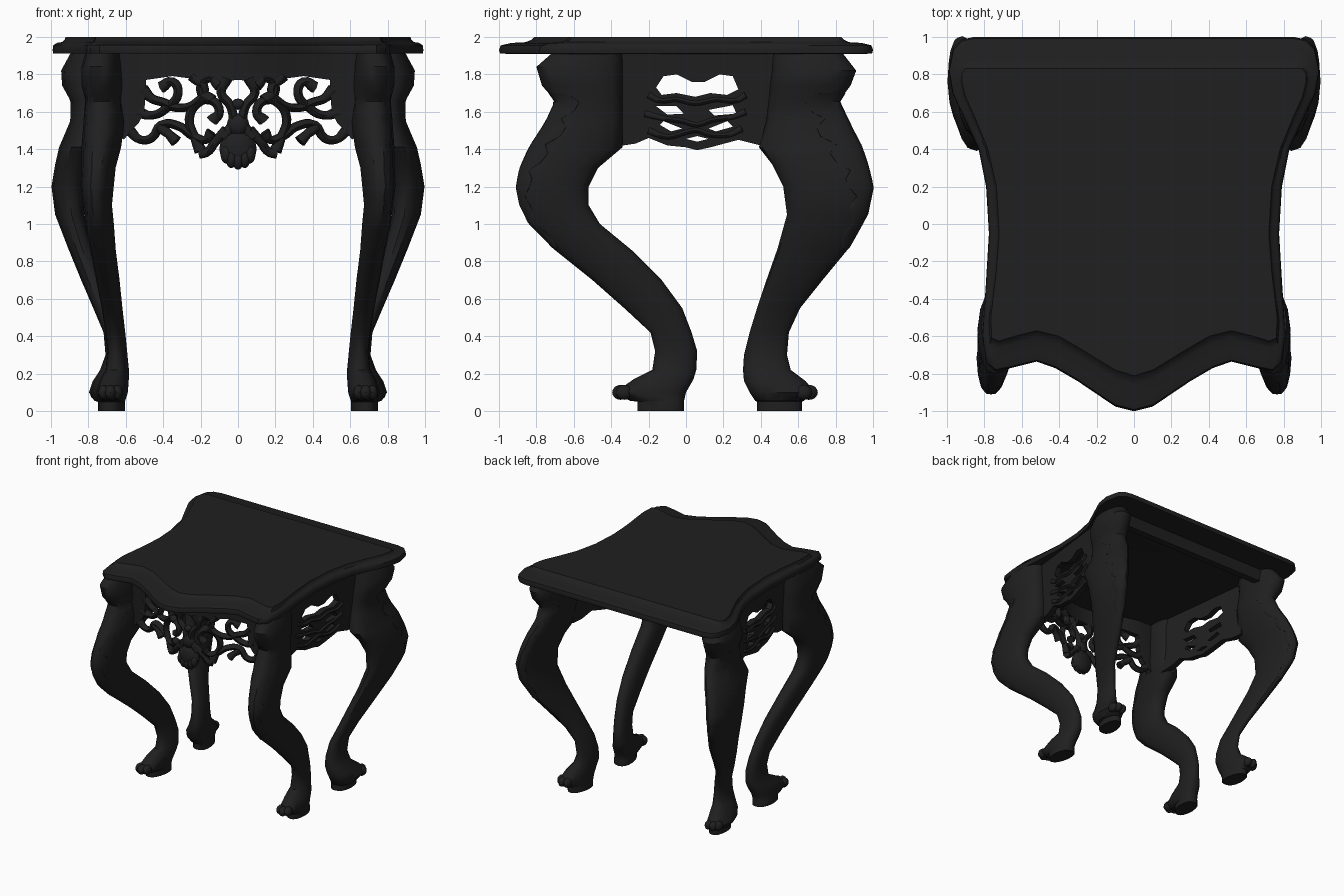
import bpy, bmesh, math
from mathutils import Vector, Matrix

if "Cube" in bpy.data.objects:
    bpy.data.objects.remove(bpy.data.objects["Cube"])

MAT = bpy.data.materials.new("black_lacquer")
MAT.diffuse_color = (0.014, 0.014, 0.014, 1)
MAT.use_nodes = True
MAT.node_tree.nodes["Principled BSDF"].inputs["Base Color"].default_value = MAT.diffuse_color


def finish(name, bm, angle=40):
    bmesh.ops.recalc_face_normals(bm, faces=bm.faces)
    me = bpy.data.meshes.new(name)
    bm.to_mesh(me)
    bm.free()
    me.materials.append(MAT)
    ob = bpy.data.objects.new(name, me)
    bpy.context.collection.objects.link(ob)
    bpy.ops.object.select_all(action='DESELECT')
    ob.select_set(True)
    bpy.context.view_layer.objects.active = ob
    bpy.ops.object.shade_smooth_by_angle(angle=math.radians(angle))
    return ob


def loft(bm, rings, closed=True, caps=True):
    rows = [[bm.verts.new(p) for p in r] for r in rings]
    n = len(rows[0])
    for a, b in zip(rows, rows[1:]):
        for i in range(n if closed else n - 1):
            j = (i + 1) % n
            bm.faces.new((a[i], a[j], b[j], b[i]))
    if caps:
        bm.faces.new(rows[0])
        bm.faces.new(rows[-1])


def curve_mesh(cu):
    """Evaluate a curve into a bmesh."""
    ob = bpy.data.objects.new("tmp", cu)
    bpy.context.collection.objects.link(ob)
    dg = bpy.context.evaluated_depsgraph_get()
    me = bpy.data.meshes.new_from_object(ob.evaluated_get(dg))
    bpy.data.objects.remove(ob)
    bm = bmesh.new()
    bm.from_mesh(me)
    return bm


def plate(name, polys, thick, place):
    """Flat pierced plate: first polygon is the outline, the others holes."""
    cu = bpy.data.curves.new("tmp", 'CURVE')
    cu.dimensions, cu.fill_mode, cu.extrude = '2D', 'BOTH', thick / 2
    for pts in polys:
        s = cu.splines.new('POLY')
        s.points.add(len(pts) - 1)
        for p, q in zip(s.points, pts):
            p.co = (q[0], q[1], 0, 1)
        s.use_cyclic_u = True
    bm = curve_mesh(cu)
    bmesh.ops.remove_doubles(bm, verts=bm.verts, dist=1e-5)
    for v in bm.verts:
        v.co = place(v.co.x, v.co.y, v.co.z)
    finish(name, bm)


def tubes(name, paths, r):
    """Carved scrolls: round tubes with thick, curled ends."""
    cu = bpy.data.curves.new("tmp", 'CURVE')
    cu.dimensions, cu.bevel_depth, cu.bevel_resolution = '3D', r, 1
    cu.resolution_u, cu.use_fill_caps = 4, True
    for pts in paths:
        s = cu.splines.new('BEZIER')
        s.bezier_points.add(len(pts) - 1)
        for i, (p, q) in enumerate(zip(s.bezier_points, pts)):
            p.co = q
            p.handle_left_type = p.handle_right_type = 'AUTO'
            p.radius = 1.15 if i in (0, len(pts) - 1) else 0.85
    finish(name, curve_mesh(cu), 60)


def blobs(name, items):
    bm = bmesh.new()
    for c, s in items:
        bmesh.ops.create_uvsphere(bm, u_segments=12, v_segments=8, radius=1,
                                  matrix=Matrix.Translation(c) @ Matrix.Diagonal((*s, 1)))
    finish(name, bm)


# Table top: serpentine outline, right half from front centre to back corner
OUTER = [(0, -1), (.1, -.975), (.3, -.84), (.42, -.77), (.52, -.735), (.66, -.77), (.74, -.785),
         (.79, -.74), (.81, -.6), (.79, -.3), (.775, -.05), (.79, .2), (.83, .4), (.91, .57),
         (.97, .7), (.99, .82), (.965, .94), (.92, .985), (.85, 1)]
INNER = [(0, -.81), (.1, -.78), (.28, -.67), (.4, -.6), (.52, -.57), (.64, -.6), (.72, -.625),
         (.76, -.61), (.765, -.5), (.735, -.25), (.72, -.05), (.735, .2), (.78, .4), (.85, .57),
         (.9, .68), (.92, .76), (.92, .8), (.9, .83), (.84, .83)]


def top_ring(t, z):
    half = [(a[0] + (b[0] - a[0]) * t, a[1] + (b[1] - a[1]) * t) for a, b in zip(OUTER, INNER)]
    full = half + [(-x, y) for x, y in reversed(half[1:])]
    return [(x, y, z) for x, y in full]


bm = bmesh.new()
loft(bm, [top_ring(t, z) for t, z in
          [(.2, 1.91), (.03, 1.912), (0, 1.93), (.05, 1.955), (.35, 1.968), (.75, 1.972), (.92, 1.985), (1, 2)]])
finish("table_top", bm, 45)

# Cabriole legs: stations of (z, outer y, inner y, inner x, outer x)
FRONT = [(1.91, -.72, -.34, .62, .82), (1.84, -.80, -.34, .62, .84), (1.74, -.77, -.34, .61, .84),
         (1.66, -.70, -.34, .61, .82), (1.55, -.75, -.34, .60, .83), (1.41, -.84, -.34, .62, .84),
         (1.30, -.89, -.47, .65, .84), (1.2, -.91, -.52, .66, .845), (1.1, -.89, -.52, .67, .83),
         (1.0, -.84, -.46, .66, .82), (.86, -.70, -.29, .65, .79), (.7, -.5, -.13, .63, .76),
         (.55, -.33, -.02, .615, .73), (.42, -.19, .03, .60, .71), (.32, -.165, .06, .59, .70),
         (.22, -.18, .055, .58, .71), (.17, -.28, .04, .58, .74), (.10, -.38, 0, .585, .76),
         (.055, -.30, -.01, .60, .75), (.05, -.26, -.01, .6, .75), (0, -.26, -.01, .6, .75)]
BACK = [(1.91, .84, .46, .69, .90), (1.82, .91, .46, .69, .95), (1.74, .88, .45, .69, .945),
        (1.66, .82, .44, .69, .90), (1.55, .87, .43, .71, .90), (1.41, .94, .39, .75, .96),
        (1.32, .97, .46, .79, .98), (1.2, 1.0, .52, .82, 1.0), (1.05, .97, .54, .82, .98),
        (.87, .87, .49, .775, .91), (.7, .73, .43, .72, .84), (.55, .61, .38, .67, .775),
        (.42, .55, .34, .62, .72), (.3, .54, .31, .60, .71), (.22, .56, .305, .59, .74),
        (.16, .64, .31, .6, .78), (.1, .69, .34, .60, .80), (.055, .63, .37, .60, .77),
        (.05, .62, .38, .6, .75), (0, .62, .38, .6, .75)]


def sec(st, a, k, side, grow=1.0):
    """Point on a leg cross-section; angle 0 faces front or back, pi/2 faces outward."""
    z, yo, yi, xi, xo = st
    u, v = (math.copysign(abs(f(a)) ** .8, f(a)) for f in (math.cos, math.sin))
    w = v * (1 - .2 * max(u, 0))
    # k turns the outer ridge slightly towards the table corner
    x = (xi + xo) / 2 + (xo - xi) / 2 * grow * ((1 - k) * w + k * u) / (1 - .68 * k)
    return Vector((side * x, (yo + yi) / 2 + (yo - yi) / 2 * grow * u, z))


def station(table, z):
    for a, b in zip(table, table[1:]):
        if a[0] >= z >= b[0]:
            t = (a[0] - z) / (a[0] - b[0])
            return [p + (q - p) * t for p, q in zip(a, b)]


N = 16
for pos, table, turn, mid in (("front", FRONT, .12, 0), ("back", BACK, .12, .2)):
    for word, side in (("right", 1), ("left", -1)):
        bm = bmesh.new()
        loft(bm, [[sec(st, 2 * math.pi * i / N, turn, side) for i in range(N)] for st in table])
        finish(f"{pos}_leg_{word}", bm)
        # acanthus leaf wrapping the knee, with a jagged edge
        rows = []
        for i in range(19):
            A = (1.4 - .04 * i) * (1 if i % 3 else .78)
            st = station(table, 1.7 - i * .046)
            rows.append([sec(st, mid - A, turn, side, .94)]
                        + [sec(st, mid + A * k / 4, turn, side, 1.02 if k % 2 else 1.005) for k in range(-4, 5)]
                        + [sec(st, mid + A, turn, side, .94)])
        bm = bmesh.new()
        loft(bm, rows, closed=False, caps=False)
        finish(f"{pos}_knee_leaf_{word}", bm)
        # toes
        toe = station(table, .1)
        blobs(f"{pos}_toes_{word}", [(sec(toe, mid + a, turn, side, .84), (.032, .045, .04)) for a in (-.55, 0, .55)])


# Front apron: solid band with brackets, bowed along the serpentine front
def front(x, z, t=0):
    return Vector((x, -.55 - .14 * math.cos(min(abs(x) / .55, 1) * math.pi / 2) ** 2 - t
                   + .03 * (1.9 - z), z))


LOWER = [(0, 1.77), (.1, 1.76), (.2, 1.77), (.35, 1.79), (.49, 1.77), (.5, 1.6), (.53, 1.54), (.57, 1.5),
         (.61, 1.45), (.65, 1.5)]
bm = bmesh.new()
loft(bm, [[front(x, 1.91, .025), front(x, z, .025), front(x, z, -.025), front(x, 1.91, -.025)]
          for x, z in [(-x, z) for x, z in reversed(LOWER[1:])] + LOWER])
finish("front_apron_band", bm)
SCROLLS = [
    [(.54, 1.6), (.46, 1.58), (.38, 1.62), (.32, 1.7), (.35, 1.76), (.41, 1.73)],
    [(.58, 1.5), (.52, 1.45), (.46, 1.46), (.41, 1.53), (.31, 1.52), (.24, 1.47), (.17, 1.45), (.14, 1.49)],
    [(.2, 1.39), (.23, 1.46), (.26, 1.56), (.22, 1.64), (.14, 1.66), (.1, 1.6), (.14, 1.55)],
    [(.06, 1.78), (.09, 1.7), (.04, 1.63), (.03, 1.54), (.08, 1.46)],
    [(.24, 1.79), (.18, 1.72), (.22, 1.65), (.32, 1.62), (.4, 1.65), (.46, 1.67), (.51, 1.72)],
    [(.06, 1.5), (.12, 1.44), (.17, 1.38), (.2, 1.38)],
    [(.33, 1.44), (.37, 1.48), (.42, 1.52)],
    [(.1, 1.74), (.15, 1.78), (.2, 1.72), (.14, 1.66)]]
tubes("front_apron_scrolls", [[front(s * x, z) for x, z in p] for p in SCROLLS for s in (1, -1)], .03)
# shell pendant at the centre, with fanned lobes
shell = [(front(0, 1.4), (.1, .05, .1)), (front(0, 1.53), (.06, .04, .06)), (front(0, 1.64), (.035, .03, .03))]
for k in range(-2, 3):
    a = k * .5
    shell.append((front(.075 * math.sin(a), 1.41 - .07 * math.cos(a), .02), (.03, .035, .05)))
blobs("front_apron_shell", shell)

# Side aprons: pierced plates with relief scrolls
SIDE = [
    [(-.4, 1.91), (.5, 1.91), (.5, 1.42), (.4, 1.42), (.28, 1.45), (.13, 1.41),
     (.06, 1.395), (0, 1.41), (-.1, 1.42), (-.2, 1.46), (-.27, 1.43), (-.4, 1.41)],
    [(-.16, 1.73), (-.12, 1.79), (-.05, 1.8), (.03, 1.76), (.1, 1.76), (.18, 1.8), (.25, 1.79), (.28, 1.72),
     (.22, 1.69), (.13, 1.7), (.05, 1.68), (-.05, 1.7), (-.13, 1.69)],
    [(-.16, 1.63), (-.05, 1.63), (-.01, 1.59), (-.1, 1.585)],
    [(.12, 1.61), (.25, 1.635), (.27, 1.59), (.15, 1.58)],
    [(-.12, 1.55), (-.02, 1.51), (-.08, 1.495), (-.14, 1.53)],
    [(.12, 1.51), (.22, 1.55), (.25, 1.52), (.16, 1.495)],
    [(0, 1.455), (.06, 1.44), (.12, 1.455), (.06, 1.47)]]
RELIEF = [
    [(-.2, 1.69), (-.14, 1.66), (-.05, 1.665), (.05, 1.645), (.16, 1.665), (.27, 1.66), (.32, 1.69)],
    [(-.22, 1.59), (-.12, 1.565), (-.02, 1.55), (.06, 1.53), (.14, 1.555), (.24, 1.57), (.32, 1.6)],
    [(-.2, 1.5), (-.1, 1.465), (0, 1.49), (.06, 1.5), (.12, 1.48), (.22, 1.475), (.3, 1.51)]]
for word, s in (("right", 1), ("left", -1)):
    def flank(y, z, t=0):
        return Vector((s * (.73 + .12 * y + t - .05 * (1.91 - z)), y, z))
    plate(f"side_apron_{word}", SIDE, .05, flank)
    tubes(f"side_apron_scrolls_{word}", [[flank(y, z, .02) for y, z in p] for p in RELIEF], .018)

# Back rail between the back legs
bm = bmesh.new()
bmesh.ops.create_cube(bm, size=1, matrix=Matrix.Translation((0, .74, 1.86)) @ Matrix.Diagonal((1.5, .06, .12, 1)))
finish("back_rail", bm)
